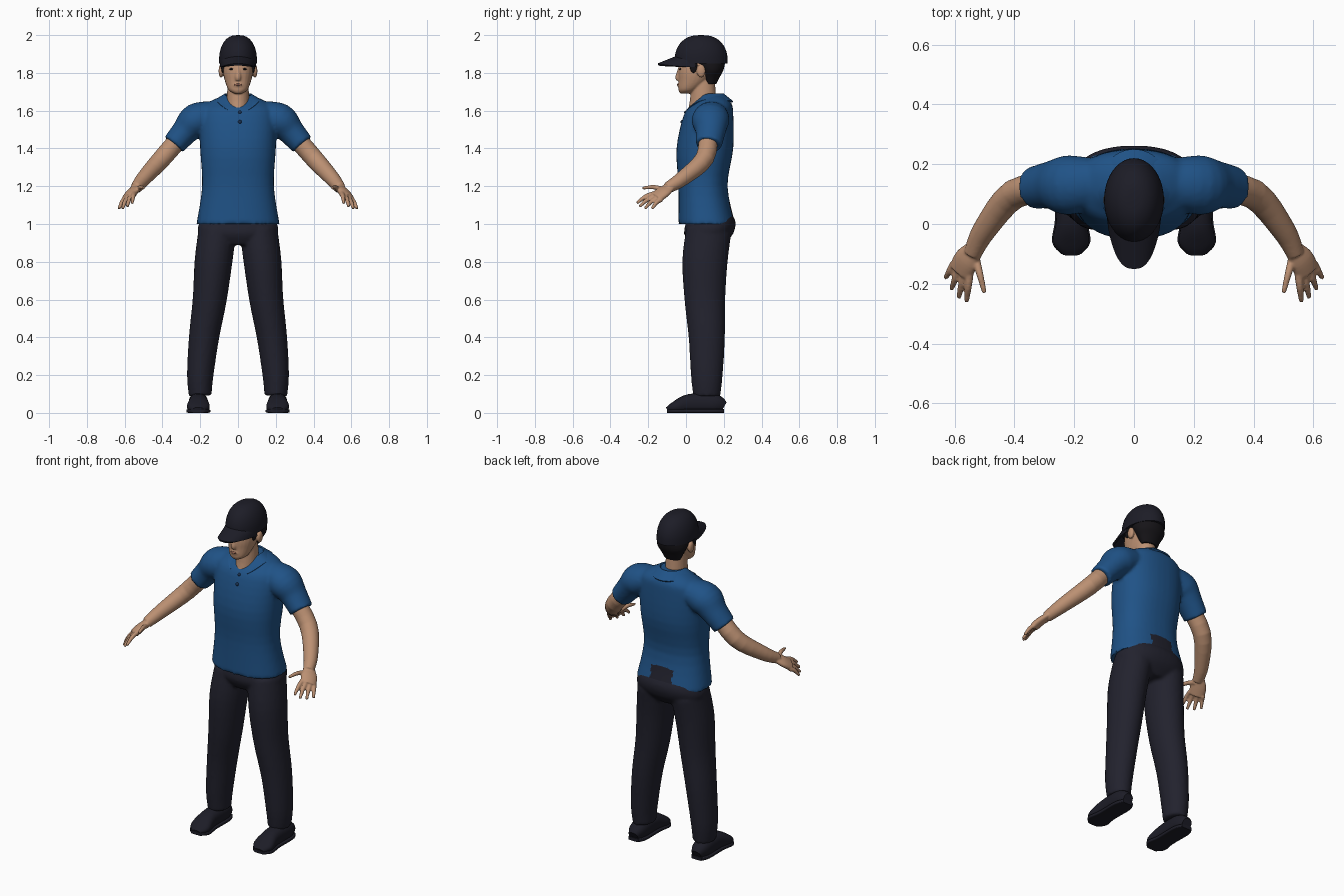
import bpy, bmesh, math
from mathutils import Vector, Matrix

if "Cube" in bpy.data.objects:
    bpy.data.objects.remove(bpy.data.objects["Cube"], do_unlink=True)


def material(name, red, green, blue):
    mat = bpy.data.materials.new(name)
    mat.use_nodes = True
    mat.diffuse_color = (red, green, blue, 1)
    mat.node_tree.nodes["Principled BSDF"].inputs["Base Color"].default_value = (red, green, blue, 1)
    return mat


BLUE = material("shirt blue", .014, .085, .24)
NAVY = material("button navy", .01, .03, .08)
CHARCOAL = material("trouser charcoal", .016, .016, .027)
BLACK = material("cap and shoe black", .012, .012, .02)
SKIN = material("skin", .5, .28, .17)
LIP = material("lip", .3, .13, .09)
HAIR = material("hair black", .008, .007, .009)

ACROSS = Vector((1, 0, 0))
DEPTH = Vector((0, 1, 0))
UP = Vector((0, 0, 1))


def smooth_path(rings, steps=4):
    """Pass a Catmull-Rom curve through the given rings."""
    last = len(rings) - 1
    path = []
    for i in range(last):
        before, start, end, after = (rings[max(0, min(last, i + k))] for k in (-1, 0, 1, 2))
        for step in range(steps):
            t = step / steps
            path.append([q + t / 2 * (r - p + t * (2 * p - 5 * q + 4 * r - s + t * (3 * q - p - 3 * r + s)))
                         for p, q, r, s in zip(before, start, end, after)])
    return path + [rings[last]]


def superellipse(value, power):
    return math.copysign(abs(value) ** (2 / power), value)


def loft(bm, rings, width_axis=None, power=2, sides=24, side=1):
    """Closed skin over (x, y, z, half width, half depth) rings, level if no width axis is given."""
    path = smooth_path(rings)
    loops = []
    for i, (x, y, z, width, depth) in enumerate(path):
        u, v = ACROSS, DEPTH
        if width_axis:
            ahead, behind = path[min(i + 1, len(path) - 1)], path[max(i - 1, 0)]
            along = (Vector(ahead[:3]) - Vector(behind[:3])).normalized()
            u = (width_axis - along * width_axis.dot(along)).normalized()
            v = along.cross(u)
        loop = []
        for k in range(sides):
            angle = math.tau * k / sides
            point = Vector((x, y, z))
            point += u * width * superellipse(math.cos(angle), power)
            point += v * depth * superellipse(math.sin(angle), power)
            point.x *= side
            loop.append(bm.verts.new(point))
        loops.append(loop)
    for low, high in zip(loops, loops[1:]):
        for k in range(sides):
            bm.faces.new((low[k], low[k - 1], high[k - 1], high[k]))
    bm.faces.new(loops[0])
    bm.faces.new(loops[-1])


def column(bm, rows, **options):
    """Upright form on the middle plane from (z, y, half width, half depth) rows."""
    loft(bm, [(0, y, z, width, depth) for z, y, width, depth in rows], **options)


def tube(bm, points, width_axis=ACROSS, flat=1, **options):
    """Limb along (x, y, z, radius) points."""
    loft(bm, [(x, y, z, radius, radius * flat) for x, y, z, radius in points], width_axis, **options)


def ball(bm, place, size):
    bmesh.ops.create_uvsphere(bm, u_segments=16, v_segments=10, radius=1,
                              matrix=Matrix.Translation(place) @ Matrix.Diagonal((*size, 1)))


def sheet(bm, rows):
    """Open surface over a grid of points."""
    grid = [[bm.verts.new(point) for point in row] for row in rows]
    for a, b in zip(grid, grid[1:]):
        for k in range(len(a) - 1):
            bm.faces.new((a[k], a[k + 1], b[k + 1], b[k]))


def finish(name, bm, mat, voxel=0, thick=0):
    """Turn the mesh into an object; a voxel size fuses overlapping volumes into one skin."""
    bmesh.ops.recalc_face_normals(bm, faces=bm.faces)
    mesh = bpy.data.meshes.new(name)
    bm.to_mesh(mesh)
    bm.free()
    ob = bpy.data.objects.new(name, mesh)
    bpy.context.collection.objects.link(ob)
    bpy.ops.object.select_all(action="DESELECT")
    ob.select_set(True)
    bpy.context.view_layer.objects.active = ob
    if voxel:
        fuse = ob.modifiers.new("fuse", "REMESH")
        fuse.mode, fuse.voxel_size = "VOXEL", voxel
        ob.modifiers.new("relax", "SMOOTH").iterations = 3
    if thick:
        ob.modifiers.new("thickness", "SOLIDIFY").thickness = thick
    for name in ob.modifiers.keys():
        bpy.ops.object.modifier_apply(modifier=name)
    ob.data.materials.append(mat)
    bpy.ops.object.shade_smooth_by_angle(angle=math.radians(50))
    return ob


# Shirt: body and short sleeves
bm = bmesh.new()
column(bm, [(1, .11, .22, .15), (1.2, .09, .19, .13), (1.4, .1, .2, .15), (1.58, .12, .2, .13),
            (1.64, .14, .16, .1), (1.68, .14, .08, .06)], power=2.3, sides=40)
for side in (1, -1):
    tube(bm, [(.12, .14, 1.58, .08), (.22, .13, 1.55, .1), (.28, .13, 1.49, .08), (.34, .12, 1.42, .07)],
         DEPTH, flat=.9, side=side)
shirt = finish("shirt", bm, BLUE, voxel=.01)
# Gap at the back hem where the trousers show
shirt.data.materials.append(CHARCOAL)
for face in shirt.data.polygons:
    if face.center.y > .12 and abs(face.center.x) < .07 and face.center.z < 1.12:
        face.material_index = 1

# Collar: rolls outward from the neck, open and dipping at the front
bm = bmesh.new()
rows = []
for t in (0, .2, 1):
    gap = math.radians(10 + 18 * t)
    row = []
    for k in range(41):
        angle = gap + (math.tau - 2 * gap) * k / 40
        back = -math.cos(angle)
        dip = .07 if back < 0 else .01 * t
        row.append(((.07 + .05 * t) * math.sin(angle), .12 + (.08 + .05 * t) * back,
                    1.69 - .03 * t - dip * back * back))
    rows.append(row)
sheet(bm, rows)
finish("collar", bm, BLUE, thick=.008)

# Buttons
bm = bmesh.new()
ball(bm, (.01, 0, 1.59), (.01, .01, .01))
ball(bm, (.01, -.02, 1.54), (.01, .01, .01))
finish("buttons", bm, NAVY)

# Trousers: hips and legs
bm = bmesh.new()
column(bm, [(.89, .11, .12, .09), (.95, .12, .21, .13), (1.02, .13, .2, .13), (1.1, .1, .17, .11)],
       power=2.3, sides=40)
for side in (1, -1):
    tube(bm, [(.11, .12, .96, .1), (.13, .1, .8, .1), (.15, .1, .6, .09), (.18, .11, .4, .08),
              (.2, .11, .2, .07), (.2, .11, .09, .06)], flat=1.2, side=side)
finish("trousers", bm, CHARCOAL, voxel=.01)

SHOE_ROWS = [(.2, .03, .06), (.15, .05, .1), (.02, .05, .1), (-.06, .06, .06), (-.1, .03, .03)]
PALM_WIDTH = Vector((.06, .04, -.03))


def finger(bm, root, tip, side):
    """Tapered digit, slightly arched in the middle."""
    arch = root.lerp(tip, .5) + UP * .01
    tube(bm, [(*root, .014), (*arch, .012), (*tip, .008)], PALM_WIDTH, sides=12, side=side)


for side, label in ((1, "left"), (-1, "right")):
    # Shoe upper on a flat sole
    bm = bmesh.new()
    loft(bm, [(.21, y, top / 2, width, top / 2) for y, width, top in SHOE_ROWS], ACROSS, power=2.4, side=side)
    finish(label + "_shoe", bm, BLACK)
    bm = bmesh.new()
    loft(bm, [(.21, y, .01, width + .004, .01) for y, width, top in SHOE_ROWS], ACROSS, power=6, side=side)
    finish(label + "_sole", bm, BLACK)

    # Arm and palm
    bm = bmesh.new()
    tube(bm, [(.27, .12, 1.5, .05), (.4, .1, 1.35, .05), (.5, -.02, 1.24, .04), (.54, -.1, 1.19, .03)],
         PALM_WIDTH, side=side)
    tube(bm, [(.53, -.08, 1.2, .03), (.56, -.12, 1.17, .045), (.58, -.16, 1.14, .045)],
         PALM_WIDTH, flat=.5, side=side)
    # Fingers fan from index to little, the middle ones longest; then the thumb
    for k in range(4):
        root = Vector((.55, -.17, 1.16)).lerp(Vector((.6, -.13, 1.13)), k / 3)
        tip = Vector((.56, -.26, 1.11)).lerp(Vector((.63, -.18, 1.08)), k / 3)
        finger(bm, root, root.lerp(tip, 1 + .2 * math.sin(math.pi * k / 3)), side)
    finger(bm, Vector((.53, -.11, 1.18)), Vector((.5, -.23, 1.19)), side)
    finish(label + "_arm", bm, SKIN, voxel=.005)

# Head: skull, neck, nose, mouth, chin and ears
bm = bmesh.new()
column(bm, [(1.69, 0, .02, .03), (1.71, .01, .05, .05), (1.76, .04, .07, .08), (1.82, .06, .08, .1),
            (1.92, .08, .07, .1)], power=2.2)
column(bm, [(1.57, .08, .05, .08), (1.65, .09, .06, .07), (1.79, .09, .05, .06)])
tube(bm, [(0, -.03, 1.83, .01), (0, -.04, 1.78, .016), (0, -.04, 1.76, .012)])
ball(bm, (0, -.03, 1.735), (.03, .016, .014))
ball(bm, (0, -.02, 1.71), (.02, .02, .015))
for side in (1, -1):
    ball(bm, (side * .09, .08, 1.81), (.013, .024, .035))
finish("head", bm, SKIN, voxel=.005)

# Lips, eyes and brows
bm = bmesh.new()
ball(bm, (0, -.042, 1.737), (.02, .006, .006))
finish("lips", bm, LIP)
bm = bmesh.new()
for side in (1, -1):
    ball(bm, (side * .033, -.03, 1.82), (.014, .006, .005))
    ball(bm, (side * .033, -.03, 1.84), (.02, .007, .004))
finish("eyes_and_brows", bm, HAIR)

# Hair below the cap, with sideburns
bm = bmesh.new()
column(bm, [(1.88, .1, .09, .11), (1.82, .13, .09, .07), (1.78, .13, .07, .05), (1.74, .13, .05, .03)])
for side in (1, -1):
    ball(bm, (side * .08, .04, 1.84), (.01, .02, .04))
finish("hair", bm, HAIR)

# Cap crown: a band rising into a rounded dome
bm = bmesh.new()
dome = [(1.85, .08, .1, .14)]
for k in range(9):
    angle = math.pi / 2 * k / 8
    spread = max(math.cos(angle), .001) ** .8
    dome.append((1.87 + .13 * math.sin(angle), .08, .1 * spread, .14 * spread))
column(bm, dome, sides=40)
finish("cap_crown", bm, BLACK)

# Cap brim: a curved sheet from the band to a rounded tip
bm = bmesh.new()
rows = []
for i in range(25):
    u = i / 12 - 1
    root = .08 - .13 * math.sqrt(1 - .9 * u * u)
    tip = .05 - .2 * (1 - abs(u) ** 2.6) ** .7
    rows.append([(.094 * u, root + (tip - root) * t / 6, 1.89 - .04 * t / 6 - .02 * u * u) for t in range(7)])
sheet(bm, rows)
finish("cap_brim", bm, BLACK, thick=.012)
